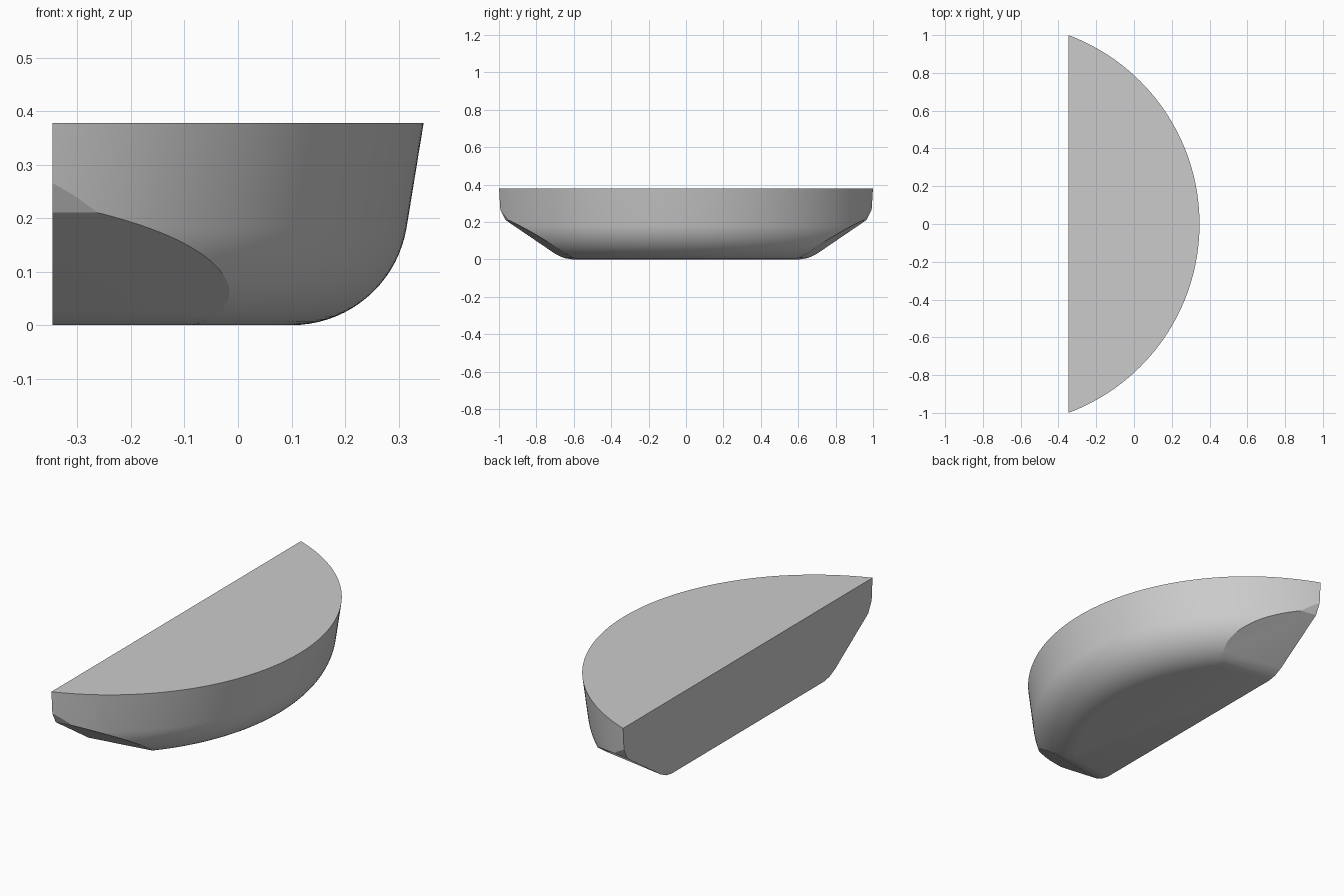
import bpy
import bmesh
import math

cube = bpy.data.objects.get("Cube")
if cube:
    bpy.data.objects.remove(cube, do_unlink=True)

TOP, BACK, FRONT = 0.378, -0.347, 0.347
RADIUS = 1.067            # plan arc of the rim
LEAN = 0.165              # side lean of the wall
FILLET, FILLET_X = 0.218, 0.10
ARC_STEPS, FILLET_STEPS = 128, 18


def lean_shift(z):
    return (TOP - z) * LEAN


# Profile at the bulge: rim, leaning wall, rounded foot
lean_angle = math.atan(LEAN)
profile = [(FRONT, TOP)]
for i in range(FILLET_STEPS + 1):
    a = -lean_angle - (math.pi / 2 - lean_angle) * i / FILLET_STEPS
    profile.append((FILLET_X + FILLET * math.cos(a), FILLET + FILLET * math.sin(a)))

# Sweep the profile round the arc, closed by flat top and floor
bm = bmesh.new()
rings = []
for x, z in profile:
    shift = lean_shift(z)
    r = RADIUS - (FRONT - shift - x)
    cx = FRONT - RADIUS - shift
    ring = []
    for i in range(ARC_STEPS + 1):
        a = math.pi * (i / ARC_STEPS - 0.5)
        ring.append(bm.verts.new((cx + r * math.cos(a), r * math.sin(a), z)))
    rings.append(ring)
for upper, lower in zip(rings, rings[1:]):
    for i in range(ARC_STEPS):
        bm.faces.new((lower[i], lower[i + 1], upper[i + 1], upper[i]))
    bm.faces.new((upper[0], upper[-1], lower[-1], lower[0]))
bm.faces.new(rings[0])
bm.faces.new(rings[-1][::-1])


def slice_off(point, normal):
    """Cut away the side the normal points to and cap the cut."""
    geom = bm.verts[:] + bm.edges[:] + bm.faces[:]
    cut = bmesh.ops.bisect_plane(bm, geom=geom, dist=1e-5, plane_co=point,
                                 plane_no=normal, clear_outer=True)
    edges = [e for e in cut["geom_cut"]
             if isinstance(e, bmesh.types.BMEdge) and e.is_boundary]
    if edges:
        bmesh.ops.holes_fill(bm, edges=edges, sides=0)


# Flat back
slice_off((BACK, 0, 0), (-1, 0, 0))

# Sloping end cuts, with softened upper and lower edges (y, z, slope)
for y, z, slope in ((0.656, 0, 1.47), (0.70, 0.03, 2.05),
                    (0.655, 0.008, 5.6), (0.965, 0.21, 0.5)):
    for side in (-1, 1):
        slice_off((BACK, side * y, z), (0.17, side, -slope))

bmesh.ops.recalc_face_normals(bm, faces=bm.faces[:])
mesh = bpy.data.meshes.new("rounded_half_body")
bm.to_mesh(mesh)
bm.free()
body = bpy.data.objects.new("rounded_half_body", mesh)
bpy.context.collection.objects.link(body)

# Plain grey
grey = bpy.data.materials.new("light_grey")
grey.use_nodes = True
colour = (0.6, 0.6, 0.6, 1)
grey.diffuse_color = colour
grey.node_tree.nodes["Principled BSDF"].inputs["Base Color"].default_value = colour
mesh.materials.append(grey)

bpy.ops.object.select_all(action="DESELECT")
body.select_set(True)
bpy.context.view_layer.objects.active = body
bpy.ops.object.shade_smooth_by_angle(angle=math.radians(20))
